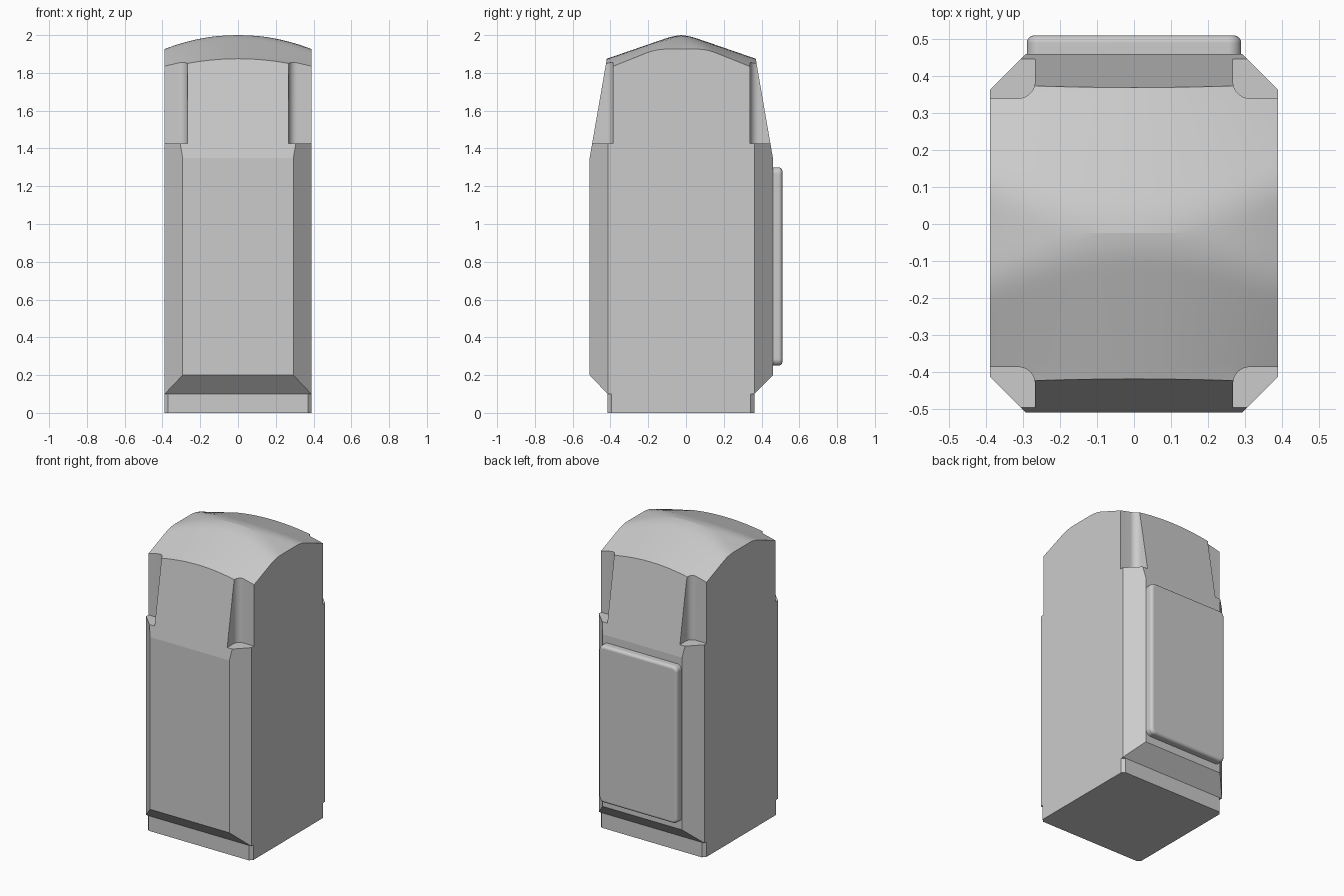
import bpy, bmesh
from math import radians, sin, cos, pi

cube = bpy.data.objects.get("Cube")
if cube:
    bpy.data.objects.remove(cube, do_unlink=True)

grey = bpy.data.materials.new("plain grey")
grey.use_nodes = True
colour = (0.6, 0.6, 0.6, 1)
grey.diffuse_color = colour
grey.node_tree.nodes["Principled BSDF"].inputs["Base Color"].default_value = colour

HALF_W, FRONT, BACK, MID = 0.39, -0.51, 0.46, -0.025


def make_object(name, bm):
    bmesh.ops.recalc_face_normals(bm, faces=bm.faces)
    mesh = bpy.data.meshes.new(name)
    bm.to_mesh(mesh)
    bm.free()
    ob = bpy.data.objects.new(name, mesh)
    bpy.context.collection.objects.link(ob)
    return ob


def activate(ob):
    bpy.ops.object.select_all(action='DESELECT')
    ob.select_set(True)
    bpy.context.view_layer.objects.active = ob


def finish(ob, angle):
    ob.data.materials.clear()
    ob.data.materials.append(grey)
    activate(ob)
    bpy.ops.object.shade_smooth_by_angle(angle=radians(angle))


def add_prism(bm, outline, z0, z1):
    low = [bm.verts.new((x, y, z0)) for x, y in outline]
    high = [bm.verts.new((x, y, z1)) for x, y in outline]
    bm.faces.new(low)
    bm.faces.new(high)
    n = len(outline)
    for i in range(n):
        j = (i + 1) % n
        bm.faces.new((low[i], low[j], high[j], high[i]))


def boolean(ob, cutter, operation):
    mod = ob.modifiers.new("cut", 'BOOLEAN')
    mod.object, mod.operation, mod.solver = cutter, operation, 'EXACT'
    activate(ob)
    bpy.ops.object.modifier_apply(modifier=mod.name)
    bpy.data.objects.remove(cutter, do_unlink=True)


def chamfered_plan(front, back, cut):
    # Rectangle with 45 degree corners
    w = HALF_W
    return [(w, front + cut), (w, back - cut), (w - cut, back), (cut - w, back),
            (-w, back - cut), (-w, front + cut), (cut - w, front), (w - cut, front)]


# Domed roof: a soft minimum of the crown arc and two sloping sides
def roof_height(x, y):
    q = (x / HALF_W) ** 2
    crown = 2.001 - 0.075 * q
    slope = 1.875 - 0.053 * q + (0.345 + 0.055 * q) * (0.394 - abs(y - MID))
    k = 0.02
    h = max(k - abs(crown - slope), 0) / k
    return min(crown, slope) - h * h * k / 4


def section(x):
    lean = 0.173
    eave = 1.875 - 0.053 * (x / HALF_W) ** 2
    inset = (eave - 1.35) * lean
    y0, y1 = FRONT + inset, BACK - inset
    pts = [(-0.415, 0.1), (FRONT, 0.2), (FRONT, 1.35)]
    steps = 36
    for i in range(steps + 1):
        y = y0 + (y1 - y0) * i / steps
        z = eave if i in (0, steps) else roof_height(x, y)
        pts.append((y, z))
    return pts + [(BACK, 1.35), (BACK, 0.2), (0.362, 0.1)]


# Body: lofted across the width, then trimmed by the chamfered plan
bm = bmesh.new()
columns = 18
rings = []
for c in range(columns + 1):
    x = -0.42 + 0.84 * c / columns
    rings.append([bm.verts.new((x, y, z)) for y, z in section(x)])
for a, b in zip(rings, rings[1:]):
    n = len(a)
    for i in range(n):
        j = (i + 1) % n
        bm.faces.new((a[i], a[j], b[j], b[i]))
bm.faces.new(rings[0])
bm.faces.new(rings[-1])
body = make_object("body", bm)

bm = bmesh.new()
add_prism(bm, chamfered_plan(FRONT - 0.02, BACK + 0.02, 0.117), -0.2, 2.3)
boolean(body, make_object("plan_cutter", bm), 'INTERSECT')

# Rounded notches at the four upper corners
bm = bmesh.new()
r, inner_x = 0.045, 0.268
for side in (-1, 1):
    for end, inner_y in ((-1, 0.387), (1, 0.34)):
        outline = [(0.6, 0.7), (inner_x, 0.7)]
        for i in range(13):
            t = pi + pi / 2 * i / 12
            outline.append((inner_x + r + r * cos(t), inner_y + r + r * sin(t)))
        outline.append((0.6, inner_y))
        add_prism(bm, [(side * x, end * y) for x, y in outline], 1.425, 2.3)
boolean(body, make_object("notch_cutter", bm), 'DIFFERENCE')
finish(body, 9.3)

# Plinth
bm = bmesh.new()
add_prism(bm, chamfered_plan(-0.415, 0.362, 0.02), 0, 0.1)
finish(make_object("plinth", bm), 9.3)

# Rounded panel on the back
bm = bmesh.new()
bmesh.ops.create_cube(bm, size=1)
for v in bm.verts:
    v.co.x *= 0.58
    v.co.y = 0.51 if v.co.y > 0 else 0.45
    v.co.z = 0.775 + v.co.z * 1.05
corners = [e for e in bm.edges if abs(e.verts[0].co.y - e.verts[1].co.y) > 0.01]
bmesh.ops.bevel(bm, geom=corners, offset=0.035, segments=6, profile=0.5, affect='EDGES')
rim = [e for e in bm.edges if all(v.co.y > 0.5 for v in e.verts)]
bmesh.ops.bevel(bm, geom=rim, offset=0.02, segments=5, profile=0.5, affect='EDGES')
panel = make_object("back_panel", bm)
finish(panel, 35)
panel.modifiers.new("even shading", 'WEIGHTED_NORMAL').keep_sharp = True
